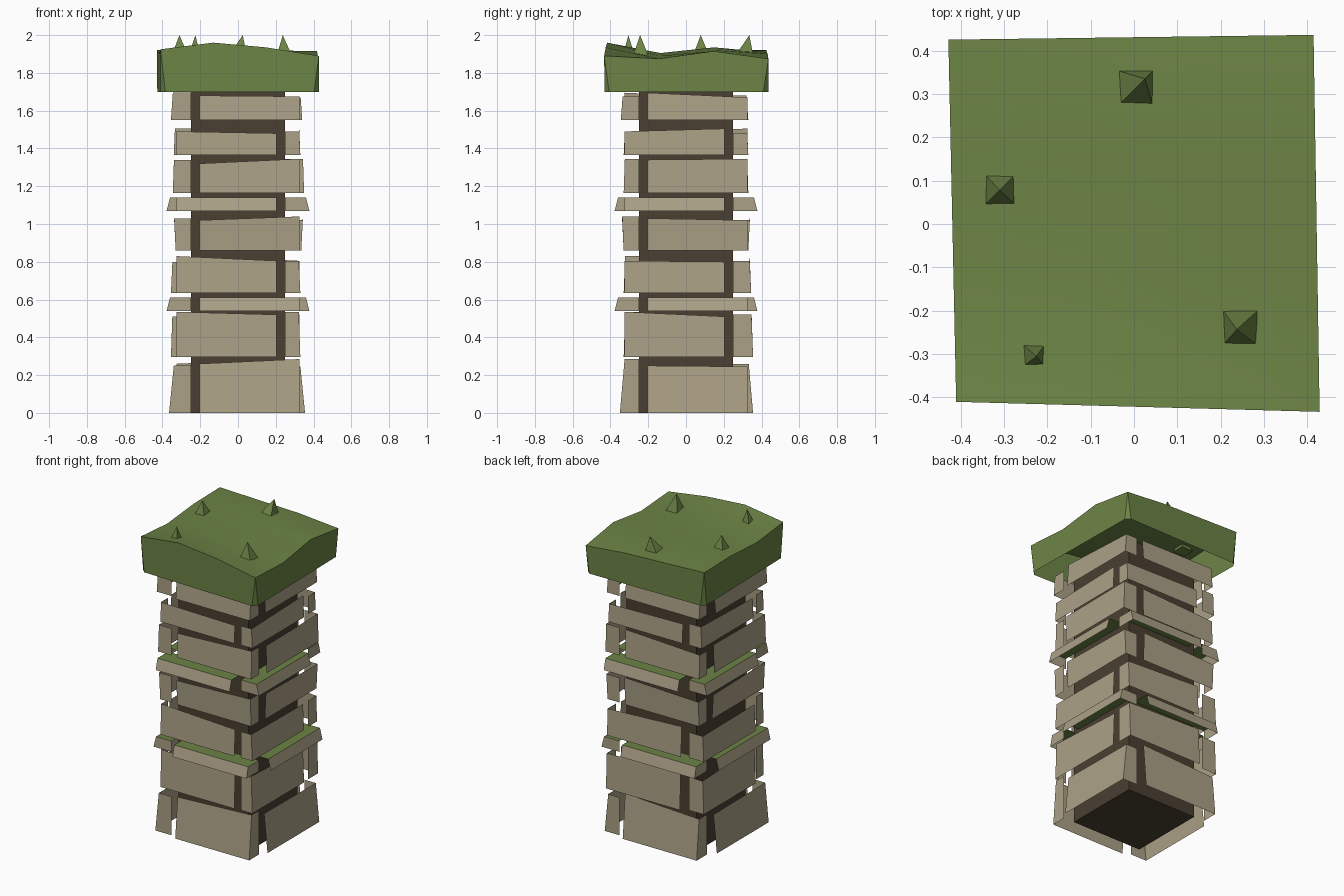
import bpy, bmesh, math
from mathutils import Matrix, Vector

cube = bpy.data.objects.get("Cube")
if cube:
    bpy.data.objects.remove(cube, do_unlink=True)


def material(name, color, one_sided):
    m = bpy.data.materials.new(name)
    m.use_nodes = True
    m.diffuse_color = (*color, 1)
    bsdf = m.node_tree.nodes["Principled BSDF"]
    bsdf.inputs["Base Color"].default_value = (*color, 1)
    bsdf.inputs["Roughness"].default_value = 1
    m.use_backface_culling = one_sided
    return m


STONE = material("tan_stone", (0.41, 0.355, 0.24), True)
MORTAR = material("dark_mortar", (0.068, 0.05, 0.031), True)
MOSS = material("moss_green", (0.15, 0.23, 0.06), False)


def finish(name, bm, *mats):
    mesh = bpy.data.meshes.new(name)
    bm.to_mesh(mesh)
    bm.free()
    for m in mats:
        mesh.materials.append(m)
    ob = bpy.data.objects.new(name, mesh)
    bpy.context.collection.objects.link(ob)
    return ob


# Mortar core
bm = bmesh.new()
bmesh.ops.create_cube(bm, size=1, matrix=Matrix.Translation((0, 0, 0.85)) @ Matrix.Diagonal((0.5, 0.5, 1.7, 1)))
finish("mortar_core", bm, MORTAR)


def add_block(bm, side, long_right, z0, tops, out, lean, mossy):
    """Facing block: outer face and corner end only, plus a moss top on ledges."""
    turn = Matrix.Rotation(side * math.pi / 2, 3, 'Z')
    u0, u1 = (-0.205, 0.325) if long_right else (-0.325, 0.205)

    def v(u, n, z):
        return bm.verts.new(turn @ Vector((u, -n, z)))

    inner = 0.25
    a, b = v(u0, out, z0), v(u1, out, z0)
    c, d = v(u1, out - lean, tops[1]), v(u0, out - lean, tops[0])
    g, h = v(u1, inner, tops[1]), v(u0, inner, tops[0])
    bm.faces.new((a, b, c, d))
    if long_right:
        bm.faces.new((b, v(u1, inner, z0), g, c))
    else:
        bm.faces.new((v(u0, inner, z0), a, d, h))
    if mossy:
        bm.faces.new((d, c, g, h)).material_index = 1


# Courses: name, base, front tops, right tops, reach to front/right/back/left, lean
courses = [
    ("base_course", 0.0, (0.26, 0.285), (0.25, 0.245), (0.35, 0.355, 0.355, 0.365), 0.025),
    ("second_course", 0.295, (0.535, 0.52), (0.535, 0.51), (0.33, 0.33, 0.355, 0.355), 0.008),
    ("lower_ledge", 0.54, (0.61, 0.61), (0.61, 0.61), (0.378,) * 4, 0.018),
    ("third_course", 0.635, (0.83, 0.805), (0.805, 0.8), (0.33, 0.33, 0.345, 0.355), 0.008),
    ("fourth_course", 0.86, (1.02, 1.04), (1.03, 1.02), (0.33, 0.335, 0.33, 0.33), -0.008),
    ("upper_ledge", 1.07, (1.14, 1.14), (1.14, 1.14), (0.378,) * 4, 0.018),
    ("fifth_course", 1.165, (1.32, 1.345), (1.34, 1.345), (0.33, 0.35, 0.33, 0.345), 0.006),
    ("sixth_course", 1.365, (1.49, 1.48), (1.49, 1.505), (0.33, 0.33, 0.33, 0.34), 0.006),
    ("top_course", 1.55, (1.68, 1.675), (1.695, 1.67), (0.345, 0.34, 0.33, 0.355), 0.01),
]
for i, (name, z0, front, right, reach, lean) in enumerate(courses):
    bm = bmesh.new()
    for side, tops in enumerate((front, right, front[::-1], right[::-1])):
        add_block(bm, side, i % 2 == 0, z0, tops, reach[side], lean, "ledge" in name)
    finish(name, bm, STONE, MOSS)

# Moss cap: smooth wavy sheet with a hanging skirt, open underneath
heights = ((1.925, 1.96, 1.935, 1.89), (1.90, 1.905, 1.89, 1.875),
           (1.92, 1.935, 1.92, 1.915), (1.92, 1.91, 1.90, 1.875))
bm = bmesh.new()
fl, fr, bl, br = (Vector(p) for p in ((-0.41, -0.41), (0.428, -0.433), (-0.428, 0.425), (0.414, 0.436)))
grid = []
for r, row in enumerate(heights):
    line = []
    for c, z in enumerate(row):
        p = fl.lerp(fr, c / 3).lerp(bl.lerp(br, c / 3), r / 3)
        line.append(bm.verts.new((p.x, p.y, z)))
    grid.append(line)
for r in range(3):
    for c in range(3):
        quad = (grid[r][c], grid[r][c + 1], grid[r + 1][c + 1], grid[r + 1][c])
        bm.faces.new(quad).smooth = True
rims = [grid[0], [row[3] for row in grid], grid[3][::-1], [row[0] for row in grid][::-1]]
skirts = []
for rim in rims:
    low = []
    for t, v in zip((0.03, 1 / 3, 2 / 3, 0.97), rim):
        p = rim[0].co.lerp(rim[3].co, t)
        low.append(bm.verts.new((p.x, p.y, 1.70)))
    for k in range(3):
        bm.faces.new((low[k], low[k + 1], rim[k + 1], rim[k]))
        bm.edges.get((rim[k], rim[k + 1])).smooth = False
    skirts.append(low)
# Narrow folds at the skirt corners
for side in range(4):
    bm.faces.new((skirts[side][3], skirts[(side + 1) % 4][0], rims[side][3]))
finish("moss_cap", bm, MOSS)

# Grass spikes: base centre, half width, tip
spikes = [((0.0, 0.31), 0.046, (0.025, 0.335)), ((-0.308, 0.08), 0.042, (-0.31, 0.078)),
          ((0.245, -0.24), 0.039, (0.237, -0.243)), ((-0.232, -0.303), 0.03, (-0.225, -0.305))]
for n, ((x, y), w, tip) in enumerate(spikes):
    bm = bmesh.new()
    base = [bm.verts.new((x + sx * w, y + sy * w, 1.895)) for sx, sy in ((-1, -1), (1, -1), (1, 1), (-1, 1))]
    apex = bm.verts.new((*tip, 2.0))
    for k in range(4):
        bm.faces.new((base[k], base[(k + 1) % 4], apex))
    bm.faces.new(base[::-1])
    finish(f"grass_spike_{n + 1}", bm, MOSS)
